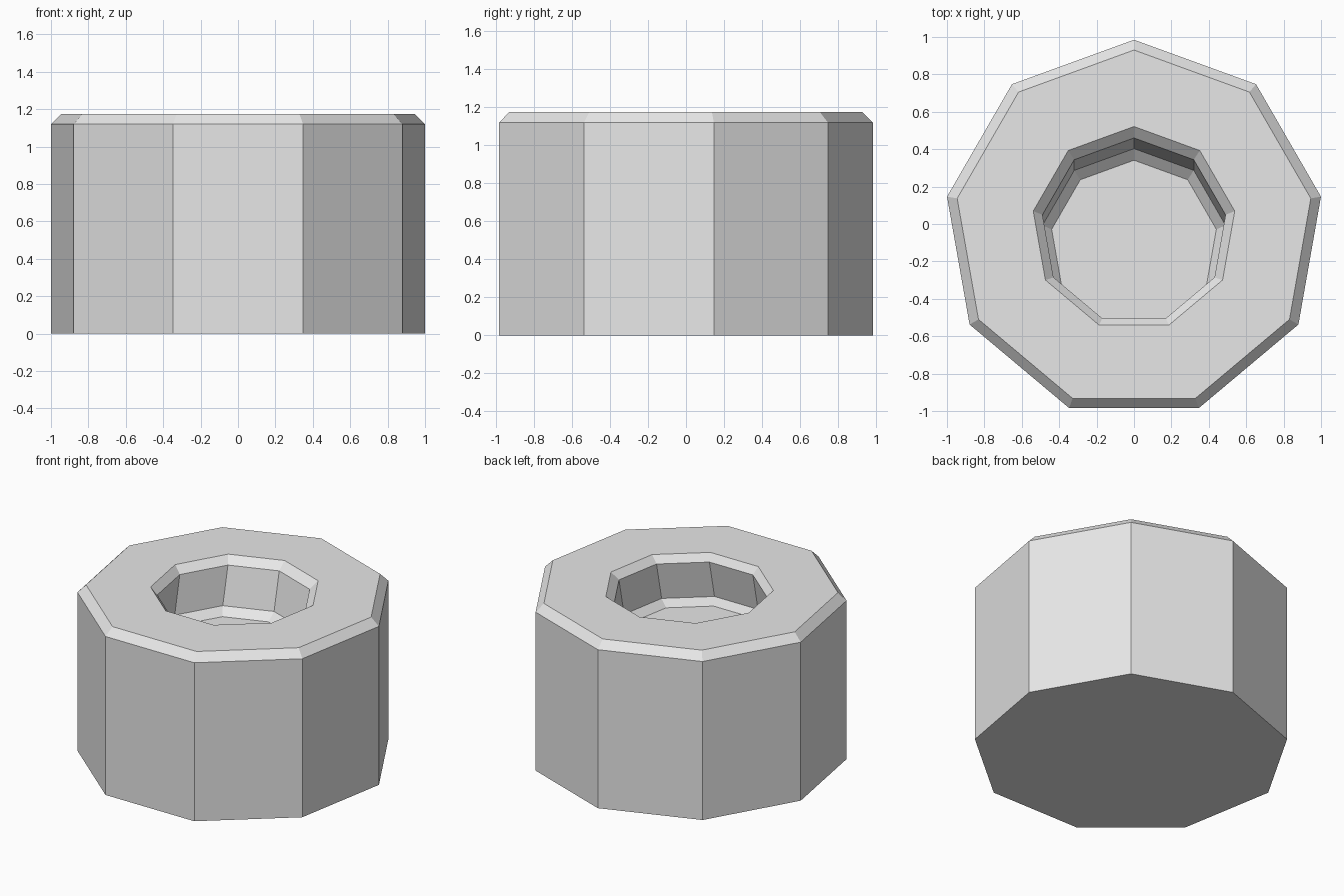
import bpy
import bmesh
from math import sin, cos, tau

cube = bpy.data.objects.get("Cube")
if cube:
    bpy.data.objects.remove(cube, do_unlink=True)

SIDES = 9


def make_material(name, color):
    mat = bpy.data.materials.new(name)
    mat.use_nodes = True
    mat.diffuse_color = color
    mat.node_tree.nodes["Principled BSDF"].inputs["Base Color"].default_value = color
    return mat


def ring(bm, radius, y, z):
    """Polygon ring with one corner pointing to the back."""
    return [bm.verts.new((-radius * sin(tau * i / SIDES), y + radius * cos(tau * i / SIDES), z))
            for i in range(SIDES)]


def bridge(bm, lower, upper):
    for i in range(SIDES):
        j = (i + 1) % SIDES
        bm.faces.new((lower[i], lower[j], upper[j], upper[i]))


# Rings from the base, up the outside, over the rim and down the leaning recess
# (radius, y centre, height)
profile = [
    (1.015, -0.03, 0.0),     # base
    (1.015, -0.03, 1.12),    # outer chamfer
    (0.96, -0.03, 1.175),    # top face
    (0.547, -0.026, 1.175),  # recess opening
    (0.497, -0.037, 1.125),  # recess wall
    (0.497, -0.094, 0.86),
    (0.447, -0.106, 0.81),   # recess floor
]

bm = bmesh.new()
rings = [ring(bm, *p) for p in profile]
for lower, upper in zip(rings, rings[1:]):
    bridge(bm, lower, upper)
bm.faces.new(rings[0][::-1])
bm.faces.new(rings[-1])
bmesh.ops.recalc_face_normals(bm, faces=bm.faces)

mesh = bpy.data.meshes.new("hollowed_block")
bm.to_mesh(mesh)
bm.free()
mesh.materials.append(make_material("light_grey", (0.8, 0.8, 0.8, 1)))
block = bpy.data.objects.new("hollowed_block", mesh)
bpy.context.collection.objects.link(block)
